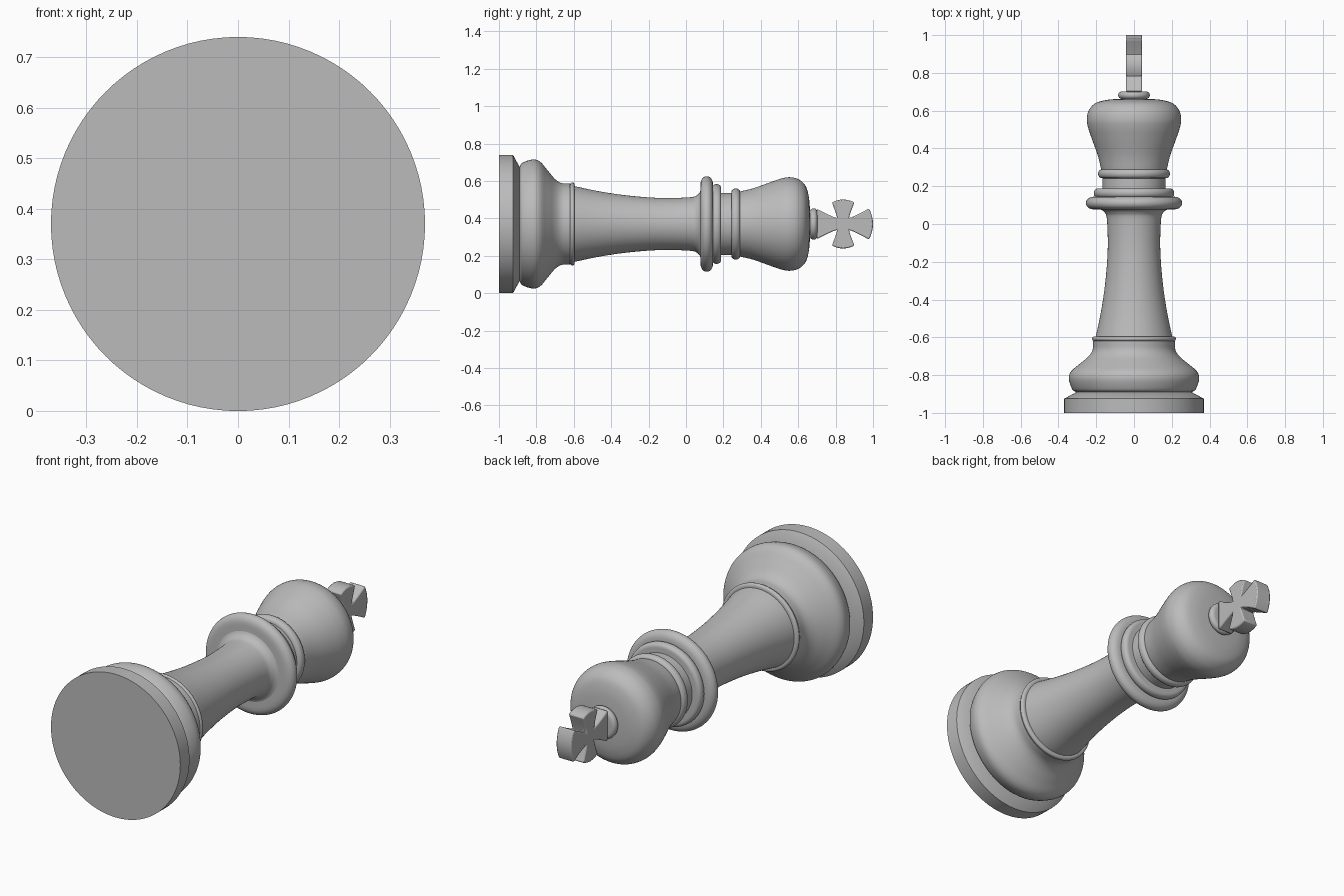
import bpy, bmesh, math
from mathutils import Vector, Matrix

if "Cube" in bpy.data.objects:
    bpy.data.objects.remove(bpy.data.objects["Cube"])

AXIS_Z = 0.37
STEPS = 96

grey = bpy.data.materials.new("plain grey")
grey.use_nodes = True
grey.diffuse_color = (0.5, 0.5, 0.5, 1)
grey.node_tree.nodes["Principled BSDF"].inputs["Base Color"].default_value = (0.5, 0.5, 0.5, 1)


def finish(name, bm, angle=35):
    bmesh.ops.recalc_face_normals(bm, faces=bm.faces)
    mesh = bpy.data.meshes.new(name)
    bm.to_mesh(mesh)
    bm.free()
    mesh.materials.append(grey)
    obj = bpy.data.objects.new(name, mesh)
    bpy.context.collection.objects.link(obj)
    bpy.ops.object.select_all(action='DESELECT')
    obj.select_set(True)
    bpy.context.view_layer.objects.active = obj
    bpy.ops.object.shade_smooth_by_angle(angle=math.radians(angle))
    return obj


def curve(points, n=6):
    """Smooth curve through (y, radius) points."""
    p = [Vector(q) for q in points]
    p = [2 * p[0] - p[1]] + p + [2 * p[-1] - p[-2]]
    out = []
    for a, b, c, d in zip(p, p[1:], p[2:], p[3:]):
        for i in range(n):
            t = i / n
            out.append(0.5 * (2 * b + (c - a) * t + (2 * a - 5 * b + 4 * c - d) * t**2
                              + (3 * b - a - 3 * c + d) * t**3))
    return out + [p[-2]]


def bead(y0, y1, r_in, r_out, n=14):
    """Rounded ring section between y0 and y1."""
    mid, half = (y0 + y1) / 2, (y1 - y0) / 2
    return [Vector((mid - half * math.cos(math.pi * i / n),
                    r_in + (r_out - r_in) * math.sin(math.pi * i / n) ** 0.8))
            for i in range(n + 1)]


def lathe(name, *sections):
    """Turn the joined sections around the lengthwise axis."""
    profile = [Vector(p) for s in sections for p in s]
    profile = [Vector((profile[0].x, 0))] + profile + [Vector((profile[-1].x, 0))]
    bm = bmesh.new()
    verts = [bm.verts.new((max(r, 0), y, AXIS_Z)) for y, r in profile]
    edges = [bm.edges.new(pair) for pair in zip(verts, verts[1:])]
    bmesh.ops.spin(bm, geom=verts + edges, cent=(0, 0, AXIS_Z), axis=(0, 1, 0),
                   angle=math.tau, steps=STEPS)
    bmesh.ops.remove_doubles(bm, verts=bm.verts, dist=0.0003)
    return finish(name, bm)


# Foot: plinth with chamfer, then the swelling
lathe("base_plinth", [(-1, 0.37), (-0.925, 0.37), (-0.89, 0.305)])
lathe("base_swelling",
      curve([(-0.89, 0.305), (-0.875, 0.327), (-0.82, 0.345), (-0.78, 0.333),
             (-0.74, 0.287), (-0.7, 0.24), (-0.665, 0.219), (-0.62, 0.217)]),
      bead(-0.62, -0.595, 0.205, 0.222))

# Tapering stem that flares into the collar
lathe("stem", curve([(-0.6, 0.203), (-0.46, 0.174), (-0.3, 0.151), (-0.13, 0.139),
                     (0.02, 0.143), (0.06, 0.155), (0.078, 0.18), (0.083, 0.22)]))

# Collar rings and the neck
lathe("collar_ring", bead(0.077, 0.145, 0.205, 0.255))
lathe("collar_step", bead(0.14, 0.188, 0.19, 0.213))
lathe("neck", [(0.18, 0.167), (0.25, 0.167)])
lathe("neck_ring", bead(0.242, 0.29, 0.165, 0.19))

# Flared head with rounded crown
lathe("head", curve([(0.28, 0.172), (0.36, 0.191), (0.45, 0.223), (0.51, 0.243),
                     (0.555, 0.25), (0.6, 0.24), (0.637, 0.208), (0.655, 0.155),
                     (0.662, 0.09), (0.664, 0.03)]))
lathe("finial_ring", bead(0.662, 0.702, 0.06, 0.084))

# Cross: four flared arms with bowed ends
CENTRE_Y = 0.84


def arm(length, corner, half_width, inner=0.031, bow=True, n=6):
    """Outline of one arm pointing along +u, from lower to upper inner corner."""
    side = [(inner + (corner - inner) * (i / n), inner + (half_width - inner) * (i / n) ** 1.15)
            for i in range(n + 1)]
    tip = [(corner + (length - corner) * (1 - (i / n) ** 2), i / n * half_width)
           for i in range(-n + 1, n)] if bow else []
    return [(u, -v) for u, v in side] + tip + side[:0:-1]


outline = []
arms = [(0.16, 0.138, 0.083, True), (0.131, 0.115, 0.06, True),
        (0.14, 0.14, 0.08, False), (0.131, 0.115, 0.06, True)]
for k, (length, corner, half_width, bow) in enumerate(arms):
    turn = Matrix.Rotation(k * math.pi / 2, 2)
    outline += [turn @ Vector(p) for p in arm(length, corner, half_width, bow=bow)]

bm = bmesh.new()
face = bm.faces.new([bm.verts.new((-0.043, CENTRE_Y + u, AXIS_Z + v)) for u, v in outline])
grown = bmesh.ops.extrude_face_region(bm, geom=[face])
bmesh.ops.translate(bm, vec=(0.086, 0, 0),
                    verts=[g for g in grown["geom"] if isinstance(g, bmesh.types.BMVert)])
bmesh.ops.remove_doubles(bm, verts=bm.verts, dist=0.0003)
cross = finish("cross", bm)
soft = cross.modifiers.new("soft_edges", 'BEVEL')
soft.width = 0.006
soft.segments = 2
soft.limit_method = 'ANGLE'
soft.angle_limit = math.radians(40)
